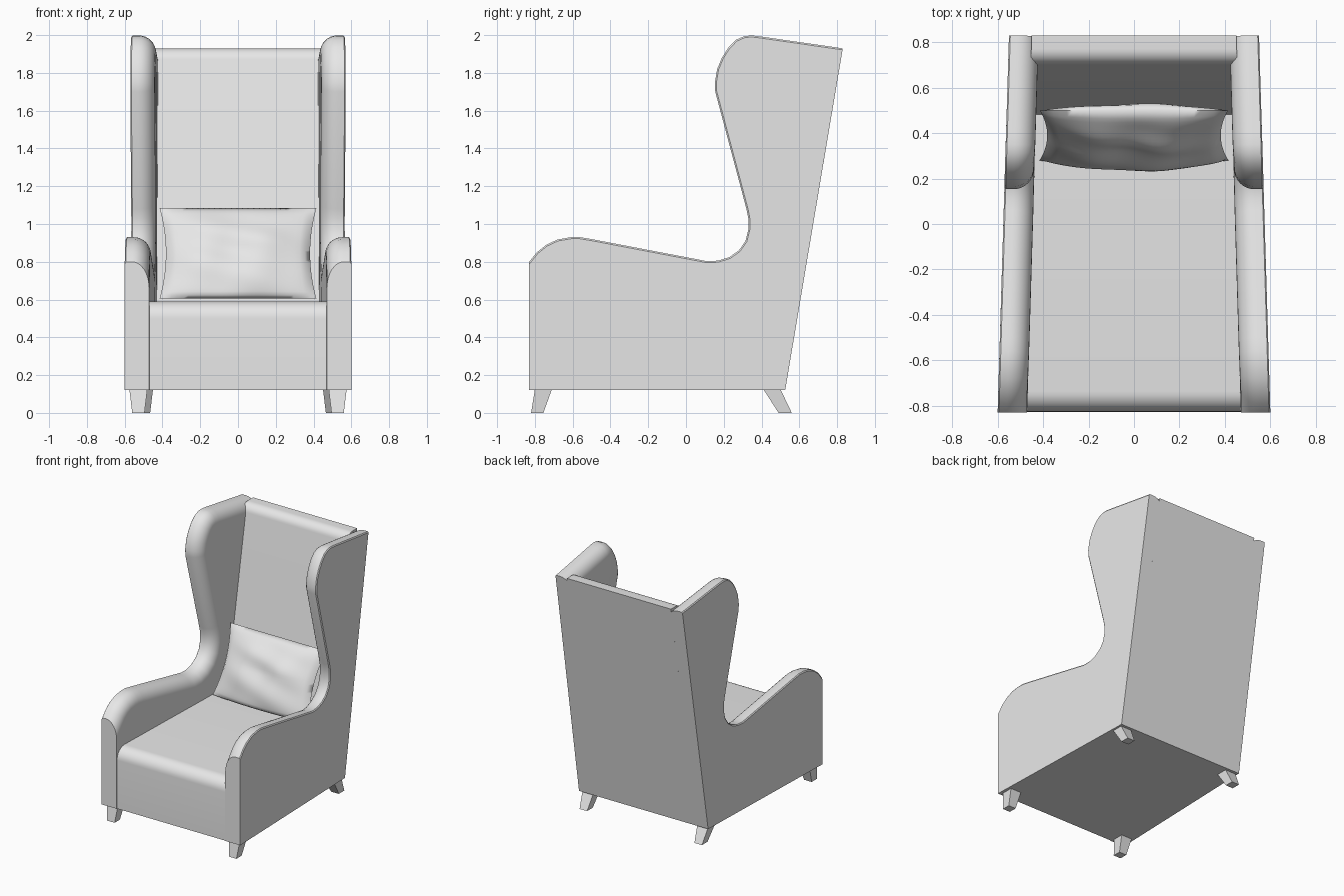
import bpy, bmesh, math

cube = bpy.data.objects.get("Cube")
if cube:
    bpy.data.objects.remove(cube, do_unlink=True)

fabric = bpy.data.materials.new("light_grey")
fabric.use_nodes = True
GREY = (0.8, 0.8, 0.8, 1)
fabric.diffuse_color = GREY
fabric.node_tree.nodes["Principled BSDF"].inputs["Base Color"].default_value = GREY


def finish(name, bm, angle=35):
    bmesh.ops.recalc_face_normals(bm, faces=bm.faces[:])
    mesh = bpy.data.meshes.new(name)
    bm.to_mesh(mesh)
    bm.free()
    mesh.materials.append(fabric)
    obj = bpy.data.objects.new(name, mesh)
    bpy.context.collection.objects.link(obj)
    bpy.ops.object.select_all(action='DESELECT')
    obj.select_set(True)
    bpy.context.view_layer.objects.active = obj
    bpy.ops.object.shade_smooth_by_angle(angle=math.radians(angle))
    return obj


def loft(name, rings, angle=35):
    """Join closed rings of equal length and cap both ends."""
    bm = bmesh.new()
    loops = [[bm.verts.new(p) for p in ring] for ring in rings]
    n = len(loops[0])
    for a, b in zip(loops, loops[1:]):
        for i in range(n):
            j = (i + 1) % n
            bm.faces.new((a[i], a[j], b[j], b[i]))
    bm.faces.new(loops[0])
    bm.faces.new(loops[-1][::-1])
    return finish(name, bm, angle)


def outer_x(y):
    # The chair narrows towards the back
    return 0.575 - 0.03 * y


def arc(cy, cz, r, start, end, steps=8):
    angles = [math.radians(start + (end - start) * k / steps) for k in range(steps + 1)]
    return [(cy + r * math.cos(a), cz + r * math.sin(a)) for a in angles]


# Side panels: arm and wing in one outline, with a rolled inner edge
outline = [(-.83, .12), (-.83, .55), (-.83, .80), (-.79, .85), (-.74, .89),
           (-.68, .918), (-.61, .93), (-.56, .93), (-.50, .92), (.06, .813),
           (.11, .803), (.17, .806), (.23, .825), (.28, .86), (.315, .91),
           (.33, .97), (.33, 1.03), (.32, 1.08), (.155, 1.70), (.153, 1.75),
           (.165, 1.82), (.19, 1.88), (.225, 1.935), (.265, 1.975), (.31, 1.995),
           (.35, 1.998), (.40, 1.992), (.83, 1.93), (.525, .12)]
last = len(outline) - 1
shift = []
for i, (y, z) in enumerate(outline):
    if i in (0, 1, last):
        shift.append((0, 0))
    elif i == 2:
        shift.append((0, -1.6))
    elif i == last - 1:
        shift.append((-.17, -1))
    else:
        (ya, za), (yb, zb) = outline[i - 1], outline[i + 1]
        size = math.hypot(yb - ya, zb - za)
        shift.append(((zb - za) / size, (ya - yb) / size))

ROLL = 0.09
steps = [(0, .008), (.006, 0)]
for k in range(9):
    a = math.pi / 2 * k / 8
    steps.append((.04 + ROLL * math.sin(a), ROLL * (1 - math.cos(a))))

for side, label in ((1, "left"), (-1, "right")):
    rings = [[(side * (outer_x(y) - depth), y + dy * inset, z + dz * inset)
              for (y, z), (dy, dz) in zip(outline, shift)] for depth, inset in steps]
    loft(label + "_side_panel", rings)


def crosspiece(name, profile):
    loft(name, [[(s * (outer_x(y) - .1), y, z) for y, z in profile] for s in (-1, 1)])


# Seat block with rounded front edge
crosspiece("seat", [(-.826, .12)] + arc(-.736, .50, .09, 180, 90) + [(.60, .59), (.522, .12)])

# Sloping backrest with rounded top front edge
crosspiece("backrest", [(.40, .12)] + arc(.77, 1.86, .07, 172, 90) + [(.83, 1.93), (.525, .12)])

# Cushion leaning on the backrest
bm = bmesh.new()
N = 28
for face in (-1, 1):
    grid = []
    for i in range(N + 1):
        row = []
        for j in range(N + 1):
            u, v = 2 * i / N - 1, 2 * j / N - 1
            fill = (1 - u * u) * (1 - v * v)
            puff = .09 * fill ** .5
            puff += .02 * fill * math.sin(5 * u + 3 * v + face) * math.cos(4 * v - 2 * u)
            x = .415 * u * (1 - .08 * (1 - v * v))
            sag = .025 * (1 - u * u) * max(0, -v)
            row.append(bm.verts.new((x, .39 + .11 * v + face * puff * .9 - sag,
                                     .845 + .24 * v - face * puff * .35 * (1 - v * v))))
        grid.append(row)
    for i in range(N):
        for j in range(N):
            bm.faces.new((grid[i][j], grid[i + 1][j], grid[i + 1][j + 1], grid[i][j + 1]))
bmesh.ops.remove_doubles(bm, verts=bm.verts[:], dist=.0005)
finish("cushion", bm, 80)


# Splayed, tapered legs
def leg(name, side, top, bottom):
    rings = []
    for z, (x0, x1, y0, y1) in ((.125, top), (0, bottom)):
        rings.append([(side * x, y, z) for x, y in ((x0, y0), (x1, y0), (x1, y1), (x0, y1))])
    loft(name, rings, 20)


for side, label in ((1, "left"), (-1, "right")):
    leg("front_" + label + "_leg", side, (.48, .575, -.80, -.71), (.495, .56, -.82, -.755))
    leg("back_" + label + "_leg", side, (.45, .545, .41, .50), (.465, .53, .49, .56))
